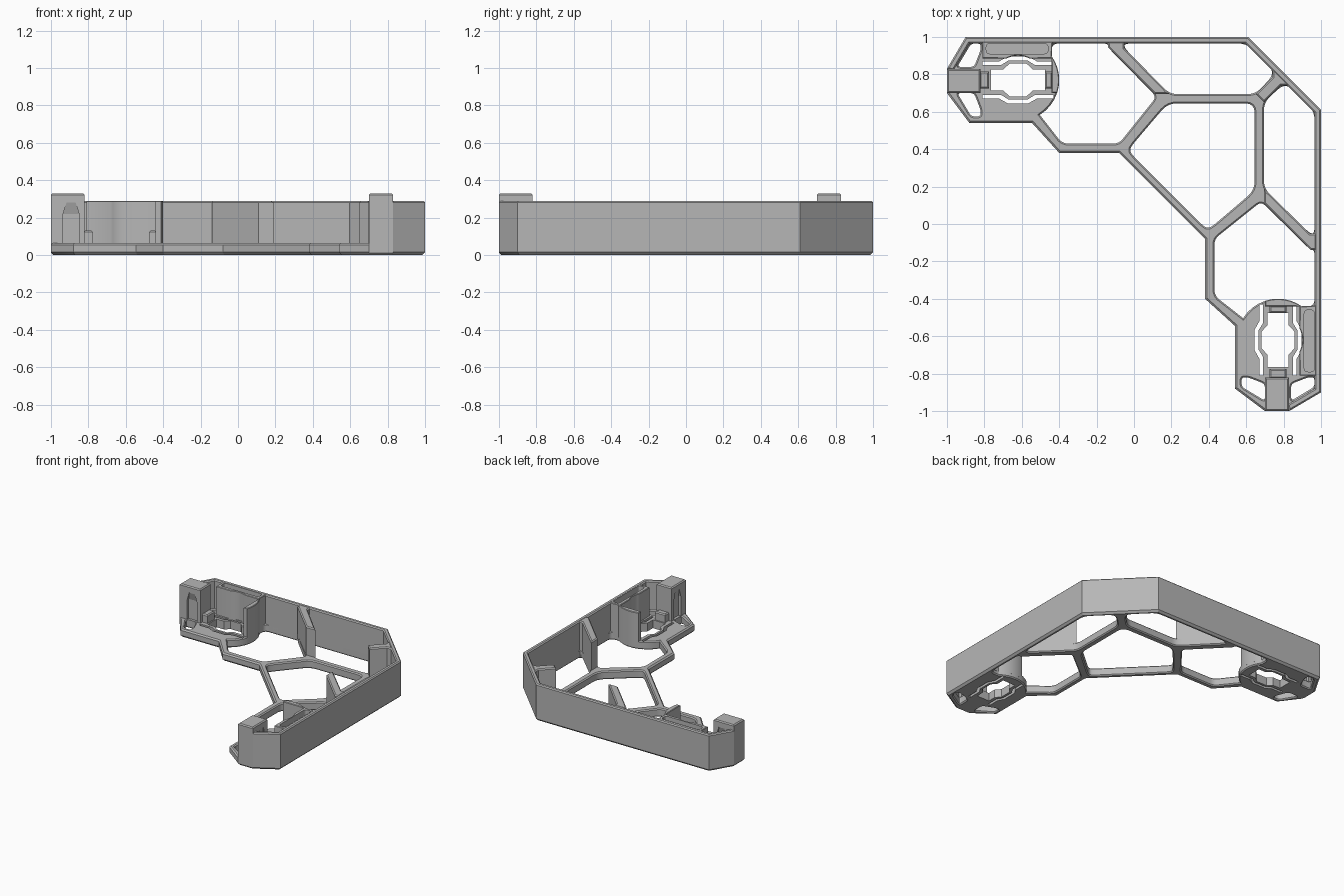
import bpy
import bmesh
import math
from mathutils import Vector

cube = bpy.data.objects.get("Cube")
if cube:
    bpy.data.objects.remove(cube, do_unlink=True)

grey = bpy.data.materials.new("plain grey")
grey.use_nodes = True
COLOUR = (0.47, 0.47, 0.47, 1)
grey.diffuse_color = COLOUR
grey.node_tree.nodes["Principled BSDF"].inputs["Base Color"].default_value = COLOUR

FLOOR, WALL, HOOK = 0.065, 0.29, 0.33
MID = Vector((-0.62, 0.77))      # centre of the back mounting pad


def swap(pts):
    """Mirror across the diagonal that runs through the outer corner."""
    return [(y, x) for x, y in pts]


def ccw(pts):
    area = sum(a[0] * b[1] - b[0] * a[1] for a, b in zip(pts, pts[1:] + pts[:1]))
    return pts if area > 0 else pts[::-1]


def inset(pts, d):
    """Mitred inward offset of a counter-clockwise outline."""
    out = []
    for i, p in enumerate(pts):
        p, a, b = Vector(p), Vector(pts[i - 1]), Vector(pts[(i + 1) % len(pts)])
        u, v = (p - a).normalized(), (b - p).normalized()
        n, m = Vector((-u.y, u.x)), Vector((-v.y, v.x))
        out.append(tuple(p + (n + m) * d / max(1 + n.dot(m), 0.3)))
    return out


def fillet(pts, r, steps=4):
    """Round every corner of an outline."""
    out = []
    for i, p in enumerate(pts):
        p, a, b = Vector(p), Vector(pts[i - 1]), Vector(pts[(i + 1) % len(pts)])
        s = p + (a - p).normalized() * min(r, 0.4 * (a - p).length)
        e = p + (b - p).normalized() * min(r, 0.4 * (b - p).length)
        for k in range(steps + 1):
            t = k / steps
            out.append(tuple(s * (1 - t) ** 2 + p * 2 * t * (1 - t) + e * t * t))
    return out


def arc(radius, start, end, steps=10):
    angles = [math.radians(start + (end - start) * k / steps) for k in range(steps + 1)]
    return [(MID.x + radius * math.cos(a), MID.y + radius * math.sin(a)) for a in angles]


def rect(x0, x1, y0, y1):
    return [(x0, y0), (x1, y0), (x1, y1), (x0, y1)]


def loft(bm, pts, layers):
    """Stack inset copies of an outline; layers are (height, inset)."""
    pts = ccw(pts)
    rings = [[bm.verts.new((x, y, z)) for x, y in inset(pts, d)] for z, d in layers]
    bm.faces.new(rings[0][::-1])
    bm.faces.new(rings[-1])
    for lo, hi in zip(rings, rings[1:]):
        for i in range(len(lo)):
            j = (i + 1) % len(lo)
            bm.faces.new((lo[i], lo[j], hi[j], hi[i]))


def solid(name, outlines, layers):
    bm = bmesh.new()
    for pts in outlines:
        loft(bm, pts, layers)
    bmesh.ops.recalc_face_normals(bm, faces=bm.faces)
    mesh = bpy.data.meshes.new(name)
    bm.to_mesh(mesh)
    bm.free()
    mesh.materials.append(grey)
    obj = bpy.data.objects.new(name, mesh)
    bpy.context.collection.objects.link(obj)
    return obj


def cut(obj, cutter):
    cutter.hide_render = True
    mod = obj.modifiers.new("cut", 'BOOLEAN')
    mod.operation, mod.solver, mod.object = 'DIFFERENCE', 'EXACT', cutter
    bpy.context.view_layer.update()
    deps = bpy.context.evaluated_depsgraph_get()
    mesh = bpy.data.meshes.new_from_object(obj.evaluated_get(deps))
    obj.modifiers.clear()
    obj.data = mesh
    bpy.data.objects.remove(cutter, do_unlink=True)


def smooth(obj):
    bpy.ops.object.select_all(action='DESELECT')
    obj.select_set(True)
    bpy.context.view_layer.objects.active = obj
    bpy.ops.object.shade_smooth_by_angle(angle=math.radians(28))


def box_layers(z0, z1, chamfer=0.008):
    return [(z0, 0), (z1 - chamfer, 0), (z1, chamfer)]


# Base frame outline: one half along the back, mirrored for the other
inner_half = [(-0.08, 0.38), (-0.4, 0.38), (-0.545, 0.54), (-0.88, 0.54), (-1, 0.70)]
outer_half = [(-1, 0.83), (-0.9, 1), (0.61, 1)]
half = inner_half + outer_half
outline = ccw(half + swap(half)[::-1])
frame = solid("base_frame", [outline],
              [(0, 0.015), (0.015, 0), (FLOOR - 0.01, 0), (FLOOR, 0.01)])

# Large openings between the struts
side_hole = [(-0.436, 0.965), (-0.14, 0.965), (-0.14, 0.945), (0.12, 0.68), (-0.08, 0.43),
             (-0.38, 0.43), (-0.5, 0.555)]
back_hole = [(-0.05, 0.965), (0.6, 0.965), (0.74, 0.825), (0.735, 0.785),
             (0.65, 0.695), (0.19, 0.695), (-0.05, 0.94)]
middle = [(0.645, 0.645), (0.18, 0.645), (-0.02, 0.41), (-0.02, 0.38)]
middle_hole = middle + swap(middle[1:])[::-1]
end_hole = [(-0.945, 0.84), (-0.87, 0.965), (-0.82, 0.965), (-0.82, 0.93), (-0.855, 0.84)]
end_low = [(x, 2 * MID.y - y) for x, y in end_hole]
pad_edge = fillet(side_hole, 0.03)[:-5] + arc(0.22, -58, 35)
openings = [pad_edge, fillet(back_hole, 0.04), fillet(end_hole, 0.02), fillet(end_low, 0.02)]
openings += [swap(h) for h in openings] + [fillet(middle_hole, 0.05)]
flare = [(-0.01, -0.018), (0.008, 0), (FLOOR - 0.008, 0), (FLOOR + 0.01, -0.018)]
cut(frame, solid("opening_cutter", openings, flare))

# Spring slots and keyhole in each mounting pad
slot_half = [(0.05, 0.105), (0.09, 0.08), (0.19, 0.08), (0.19, 0.1), (0.1, 0.1), (0.055, 0.125)]
key_quarter = [(0.145, 0.055), (0.08, 0.055), (0.045, 0.088)]
slot = slot_half + [(-x, y) for x, y in slot_half[::-1]]
key_top = key_quarter + [(-x, y) for x, y in key_quarter[::-1]]
key = key_top + [(x, -y) for x, y in key_top[::-1]]
local = [slot, [(x, -y) for x, y in slot], key]
pad_holes = [[(x + MID.x, y + MID.y) for x, y in p] for p in local]
pad_holes += [swap(p) for p in pad_holes]
cut(frame, solid("slot_cutter", pad_holes, [(-0.02, 0), (0.1, 0)]))
smooth(frame)

# Tall wall along the outer sides
rim = outer_half + swap(outer_half)[::-1]
inner = inset(outline, 0.035)
rim_inner = [inner[min(range(len(outline)), key=lambda i: (Vector(outline[i]) - Vector(p)).length)]
             for p in rim]
solid("outer_wall", [rim + rim_inner[::-1]], box_layers(0.02, WALL))

# Full-height ribs rising from the struts
rib = [(-0.14, 0.975), (-0.14, 0.945), (0.11, 0.695), (0.19, 0.695), (-0.05, 0.94), (-0.05, 0.975)]
corner = [(0.65, 0.695), (0.74, 0.785), (0.74, 0.835)]
solid("wall_ribs", [rib, swap(rib), corner + swap(corner)[::-1]], box_layers(0.03, WALL))

for side, place in (("back", lambda p: p), ("front", swap)):
    # Tall cradle beside the pad, with a hollow pocket and a curved end
    cradle = ([(-0.81, 0.975), (-0.81, 0.885)] + arc(0.13, 118, 62)
              + [(-0.44, 0.885), (-0.44, 0.70)] + arc(0.22, -18, 35) + [(-0.436, 0.975)])
    block = solid(side + "_cradle", [place(cradle)], box_layers(0.03, WALL, 0.004))
    pocket = fillet(rect(-0.79, -0.46, 0.91, 0.965), 0.02)
    cut(block, solid("pocket_cutter", [place(pocket)], [(FLOOR, 0), (WALL + 0.1, 0)]))
    smooth(block)

    # End hook with a recess in each flank
    hook = solid(side + "_hook", [place(rect(-1, -0.82, 0.7, 0.83))],
                 [(0, 0.012), (0.012, 0), (HOOK - 0.008, 0), (HOOK, 0.008)])
    recess = [place(rect(-0.935, -0.85, 0.67, 0.72)), place(rect(-0.935, -0.85, 0.81, 0.86))]
    cut(hook, solid("recess_cutter", recess, [(FLOOR, 0), (0.22, 0), (0.28, 0.018)]))

    # Small locking tabs at both ends of the keyhole
    tabs = [rect(-0.825, -0.775, 0.725, 0.815), rect(-0.475, -0.435, 0.725, 0.815)]
    solid(side + "_tabs", [place(t) for t in tabs], box_layers(0.02, 0.13))
